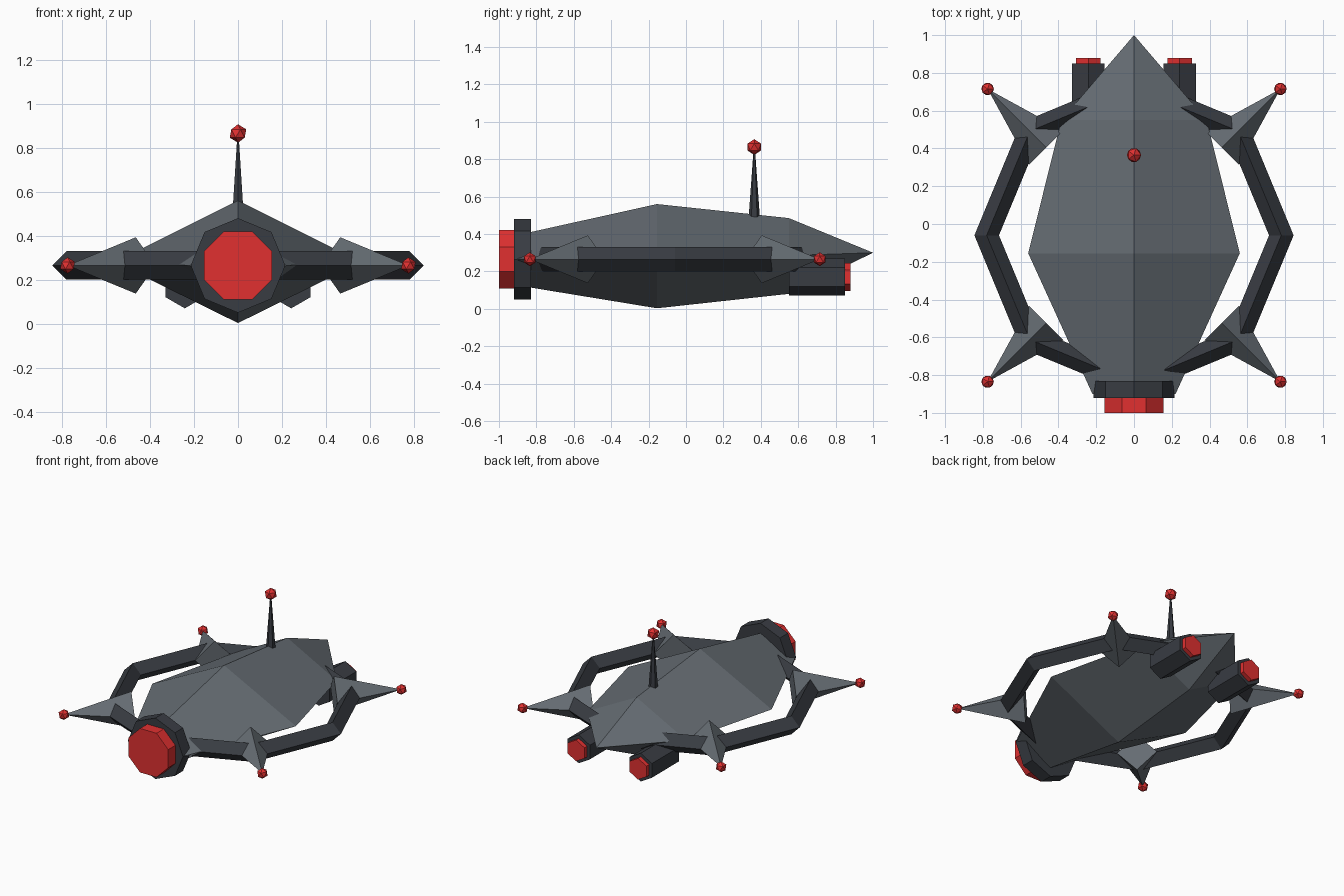
import bpy, bmesh
from math import pi, radians
from mathutils import Vector

if "Cube" in bpy.data.objects:
    bpy.data.objects.remove(bpy.data.objects["Cube"])


def material(name, rgb):
    m = bpy.data.materials.new(name)
    m.diffuse_color = (*rgb, 1)
    m.use_nodes = True
    m.node_tree.nodes["Principled BSDF"].inputs["Base Color"].default_value = m.diffuse_color
    return m


HULL = material("hull_grey", (0.13, 0.15, 0.17))
DARK = material("dark_grey", (0.04, 0.045, 0.055))
RED = material("red", (0.75, 0.03, 0.03))
AXIS_Z = 0.265       # height of the ring and nose
RING_Y = -0.06       # ring centre


def cone(name, start, end, r1, r2, sides, mat, spin=0.0):
    """Prism or cone from start to end; spin turns it about its own axis."""
    a, b = Vector(start), Vector(end)
    d = b - a
    bpy.ops.mesh.primitive_cone_add(vertices=sides, radius1=r1, radius2=r2, depth=d.length)
    ob = bpy.context.object
    ob.name = name
    for v in ob.data.vertices:
        v.co.rotate(Vector((0, 0, 1)).rotation_difference(Vector((0, 0, 1))))
    q = d.to_track_quat('Z', 'Y')
    ob.rotation_mode = 'QUATERNION'
    from_spin = Vector((0, 0, 1))
    from mathutils import Quaternion
    ob.rotation_quaternion = q @ Quaternion(from_spin, spin)
    ob.location = (a + b) / 2
    ob.data.materials.append(mat)
    return ob


def ball(name, loc, r):
    bpy.ops.mesh.primitive_ico_sphere_add(subdivisions=1, radius=r, location=loc)
    bpy.context.object.name = name
    bpy.context.object.data.materials.append(RED)


# Hull: diamond sections (y, half width, bottom, middle, top) closing to a point
bm = bmesh.new()
rings = []
for y, w, lo, mid, hi in [(-0.9, 0.22, 0.125, 0.265, 0.395),
                          (-0.155, 0.56, 0.003, 0.28, 0.56),
                          (0.55, 0.385, 0.08, 0.285, 0.485)]:
    rings.append([bm.verts.new(p) for p in
                  [(w, y, mid), (0, y, hi), (-w, y, mid), (0, y, lo)]])
tip = bm.verts.new((0, 1.0, 0.30))
bm.faces.new(rings[0])
for a, b in zip(rings, rings[1:]):
    for i in range(4):
        j = (i + 1) % 4
        bm.faces.new([a[i], a[j], b[j], b[i]])
for i in range(4):
    bm.faces.new([rings[-1][i], rings[-1][(i + 1) % 4], tip])
bmesh.ops.recalc_face_normals(bm, faces=bm.faces)
me = bpy.data.meshes.new("hull")
bm.to_mesh(me)
bm.free()
me.materials.append(HULL)
bpy.context.collection.objects.link(bpy.data.objects.new("hull", me))

# Nose collar and red lens
cone("nose_collar", (0, -0.83, AXIS_Z), (0, -0.92, AXIS_Z), 0.215, 0.215, 8, DARK)
cone("nose_lens", (0, -0.90, AXIS_Z), (0, -1.0, AXIS_Z), 0.168, 0.168, 8, RED, pi / 8)

# Ring around the hull: eight straight segments with a diamond section
bpy.ops.mesh.primitive_torus_add(major_segments=8, minor_segments=4, major_radius=0.78,
                                 minor_radius=0.065, location=(0, RING_Y, AXIS_Z))
bpy.context.object.name = "ring"
bpy.context.object.data.materials.append(DARK)

# Corner spikes with red tips
for sx in (-1, 1):
    for sy in (-1, 1):
        end = (sx * 0.775, RING_Y + sy * 0.775, AXIS_Z)
        cone("corner_spike", (sx * 0.465, RING_Y + sy * 0.465, AXIS_Z), end,
             0.128, 0, 4, HULL)
        ball("spike_tip", end, 0.037)

# Rear thrusters
for sx in (-1, 1):
    x, z = sx * 0.242, 0.17
    cone("thruster", (x, 0.55, z), (x, 0.85, z), 0.1, 0.1, 6, DARK)
    cone("thruster_glow", (x, 0.83, z), (x, 0.88, z), 0.075, 0.075, 6, RED)

# Antenna
cone("antenna", (0, 0.365, 0.49), (0, 0.365, 0.85), 0.03, 0.004, 6, DARK)
ball("antenna_tip", (0, 0.365, 0.865), 0.042)
